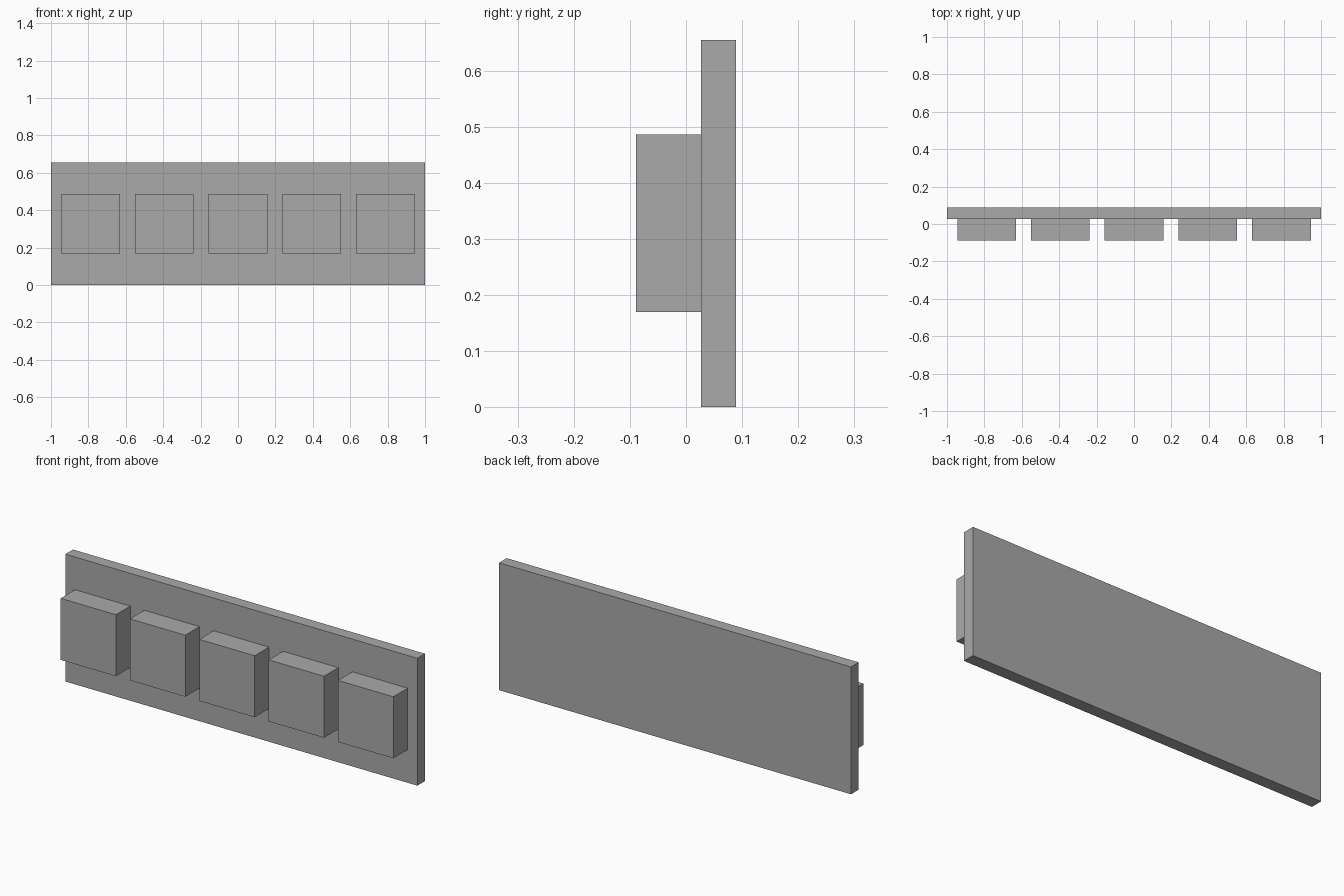
import bpy

cube = bpy.data.objects.get("Cube")
if cube:
    bpy.data.objects.remove(cube, do_unlink=True)

# Single plain grey
grey = bpy.data.materials.new("plain grey")
grey.use_nodes = True
colour = (0.4, 0.4, 0.4, 1)
grey.diffuse_color = colour
grey.node_tree.nodes["Principled BSDF"].inputs["Base Color"].default_value = colour


def box(name, low, high):
    """Axis-aligned box between two corners."""
    centre = [(a + b) / 2 for a, b in zip(low, high)]
    bpy.ops.mesh.primitive_cube_add(size=1, location=centre)
    obj = bpy.context.object
    obj.name = name
    obj.scale = [b - a for a, b in zip(low, high)]
    bpy.ops.object.transform_apply(location=False, rotation=False, scale=True)
    obj.data.materials.append(grey)
    return obj


# Upright back panel
FRONT = 0.027
box("back_panel", (-1, FRONT, 0), (1, 0.089, 0.654))

# Row of five square blocks on the panel's front
SPACING, HALF = 0.394, 0.157
for i in range(5):
    x = (i - 2) * SPACING
    box(f"front_block_{i + 1}", (x - HALF, -0.089, 0.17), (x + HALF, FRONT, 0.486))
